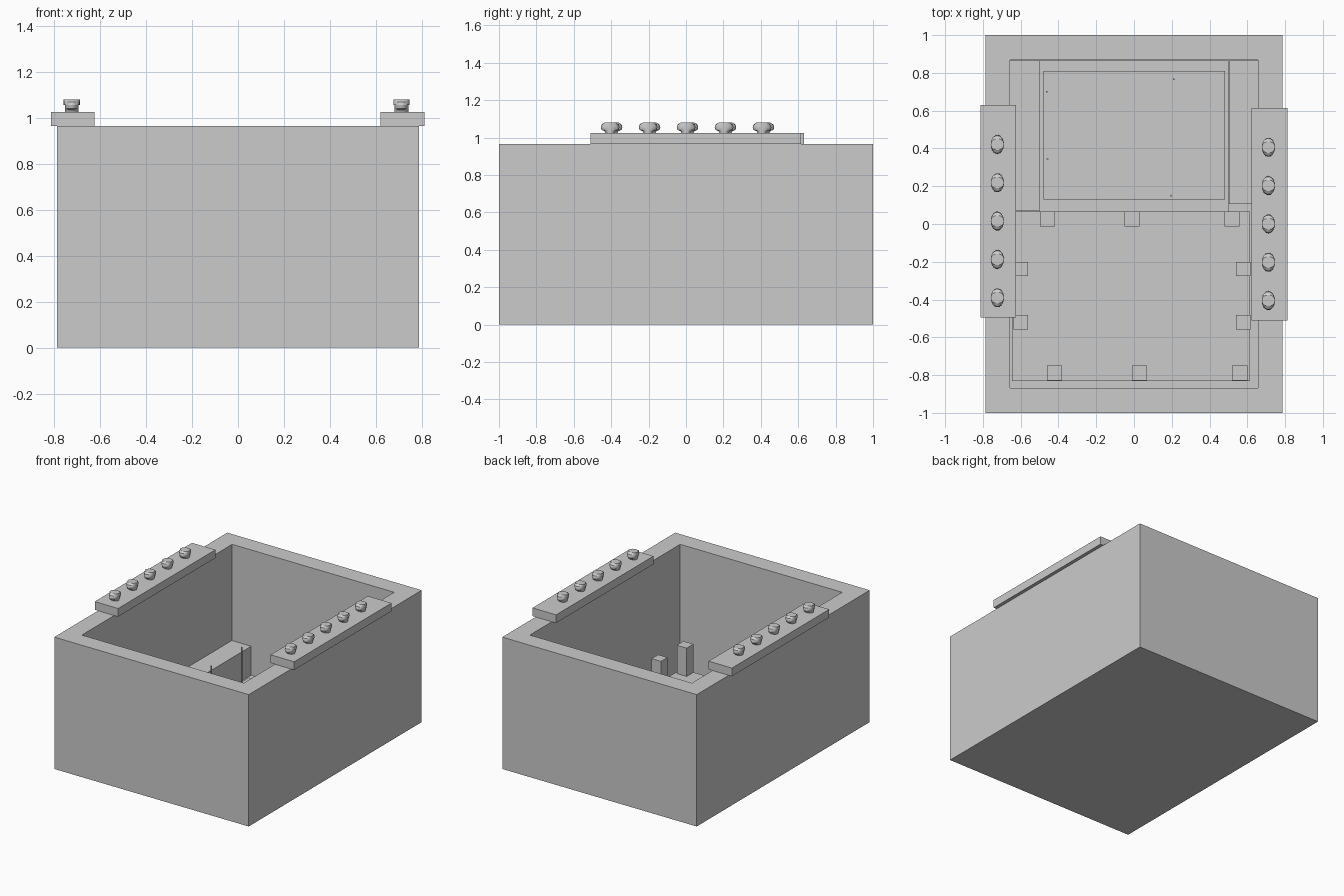
import bpy, bmesh, math
from mathutils import Matrix, Vector

old = bpy.data.objects.get("Cube")
if old:
    bpy.data.objects.remove(old, do_unlink=True)

grey = bpy.data.materials.new("plain grey")
grey.use_nodes = True
grey.diffuse_color = (0.6, 0.6, 0.6, 1)
grey.node_tree.nodes["Principled BSDF"].inputs["Base Color"].default_value = (0.6, 0.6, 0.6, 1)

TOP, FLOOR, BOARD, POST = 0.965, 0.03, 0.08, 0.287


def finish(name, bm):
    bmesh.ops.recalc_face_normals(bm, faces=bm.faces)
    mesh = bpy.data.meshes.new(name)
    bm.to_mesh(mesh)
    bm.free()
    mesh.materials.append(grey)
    obj = bpy.data.objects.new(name, mesh)
    bpy.context.collection.objects.link(obj)
    return obj


def add_box(bm, x, y, z):
    lo, hi = Vector((x[0], y[0], z[0])), Vector((x[1], y[1], z[1]))
    m = Matrix.Translation((lo + hi) / 2) @ Matrix.Diagonal((*(hi - lo), 1))
    bmesh.ops.create_cube(bm, size=1, matrix=m)


def box(name, x, y, z):
    bm = bmesh.new()
    add_box(bm, x, y, z)
    return finish(name, bm)


# Open case: the top face is inset by the wall thickness and pushed down to the floor
bm = bmesh.new()
add_box(bm, (-0.787, 0.787), (-1, 1), (0, TOP))
top = max(bm.faces, key=lambda f: f.calc_center_median().z)
bmesh.ops.inset_region(bm, faces=[top], thickness=0.131, use_even_offset=True)
pit = bmesh.ops.extrude_face_region(bm, geom=[top])["geom"]
bmesh.ops.translate(bm, vec=(0, 0, FLOOR - TOP),
                    verts=[v for v in pit if isinstance(v, bmesh.types.BMVert)])
if top.is_valid:
    bmesh.ops.delete(bm, geom=[top], context='FACES_ONLY')
finish("open_case", bm)

# Boards and blocks inside the case
box("front_board", (-0.645, 0.615), (-0.83, 0.065), (FLOOR, BOARD))
box("back_board", (-0.5, 0.5), (0.065, 0.866), (FLOOR, 0.05))
box("raised_panel", (-0.478, 0.482), (0.13, 0.81), (0.05, 0.06))
box("right_block", (-0.656, -0.5), (0.07, 0.866), (FLOOR, 0.262))
box("left_block", (0.502, 0.656), (0.105, 0.866), (FLOOR, 0.262))

# Square support posts around the front board
bm = bmesh.new()
for y, xs in ((0.027, (-0.457, -0.01, 0.519)), (-0.788, (-0.42, 0.03, 0.56))):
    for x in xs:
        add_box(bm, (x - 0.04, x + 0.04), (y - 0.04, y + 0.038), (BOARD, POST))
for y in (-0.238, -0.52):
    for x in (-0.599, 0.578):
        add_box(bm, (x - 0.038, x + 0.038), (y - 0.038, y + 0.038), (BOARD, POST))
finish("support_posts", bm)

# Thin pins standing on the raised panel
bm = bmesh.new()
for x, y in ((-0.461, 0.70), (-0.458, 0.345), (0.21, 0.767), (0.197, 0.15)):
    bmesh.ops.create_cone(bm, cap_ends=True, segments=10, radius1=0.005, radius2=0.005,
                          depth=0.28, matrix=Matrix.Translation((x, y, 0.19)))
finish("pins", bm)

# Knob profile: height, half width across the strip, half width along it
KNOB = ((0, 0.03, 0.025), (0.01, 0.03, 0.03), (0.016, 0.03, 0.046), (0.03, 0.03, 0.05),
        (0.03, 0.035, 0.05), (0.045, 0.035, 0.046), (0.055, 0.035, 0.03))
SIDES = 24


def add_knob(bm, x, y, z):
    # Loft the oval rings and close both ends
    rings = []
    for h, rx, ry in KNOB:
        turns = [math.tau * i / SIDES for i in range(SIDES)]
        rings.append([bm.verts.new((x + rx * math.cos(a), y + ry * math.sin(a), z + h))
                      for a in turns])
    for low, high in zip(rings, rings[1:]):
        for i in range(SIDES):
            j = (i + 1) % SIDES
            bm.faces.new((low[i], low[j], high[j], high[i]))
    bm.faces.new(rings[0])
    bm.faces.new(rings[-1])


# Strips across the side walls, each with a row of five knobs
for side, x0, x1, y0, y1 in (("right", -0.813, -0.624, -0.495, 0.63),
                             ("left", 0.621, 0.812, -0.51, 0.615)):
    box(side + "_strip", (x0, x1), (y0, y1), (TOP, 1.025))
    bm = bmesh.new()
    for i in range(5):
        add_knob(bm, (x0 + x1) / 2 - 0.005, (y0 + y1) / 2 - 0.052 + (i - 2) * 0.203, 1.025)
    knobs = finish(side + "_knobs", bm)
    bpy.ops.object.select_all(action='DESELECT')
    knobs.select_set(True)
    bpy.context.view_layer.objects.active = knobs
    bpy.ops.object.shade_smooth_by_angle(angle=math.radians(30))
